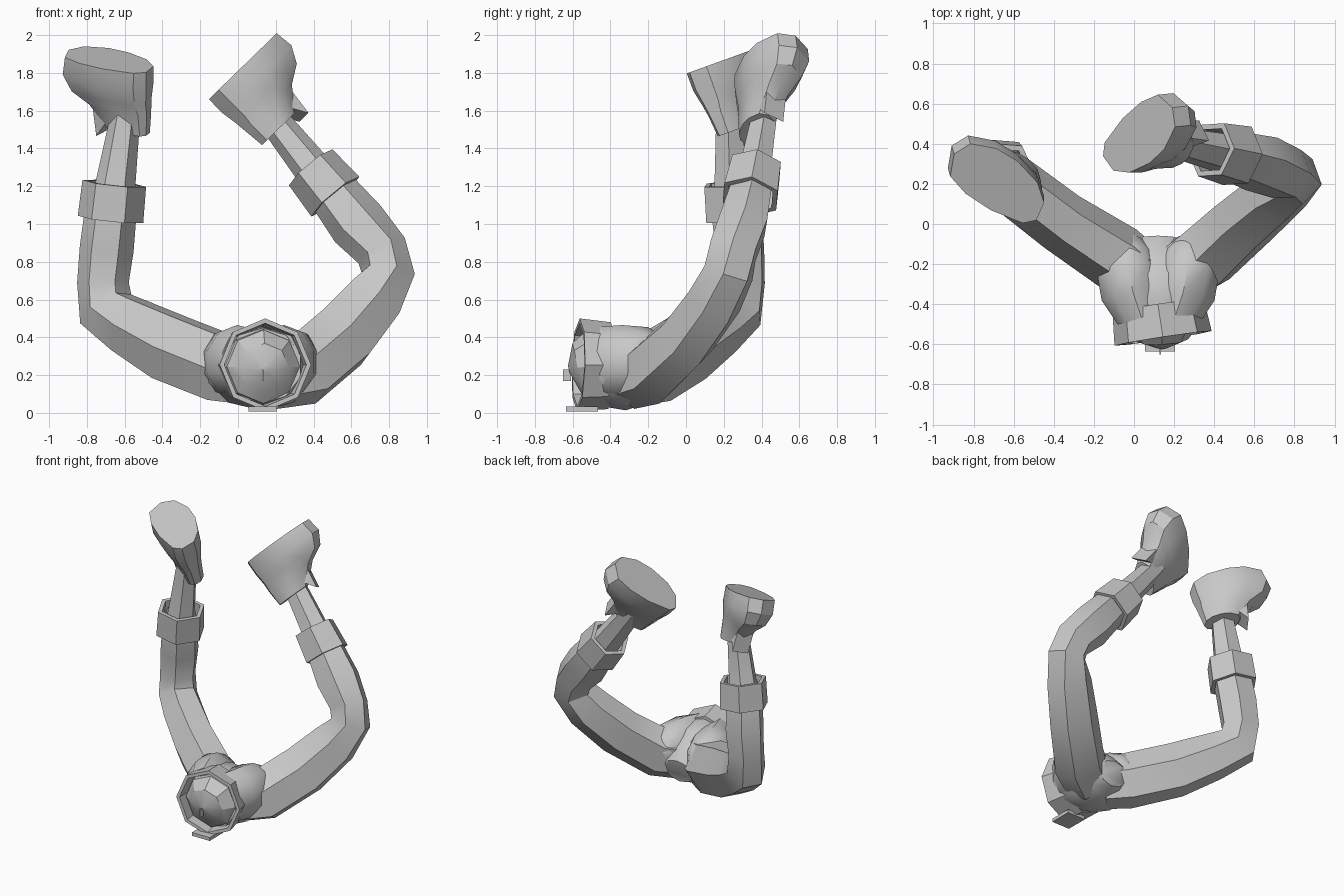
import bpy, bmesh, math
from mathutils import Vector as V

cube = bpy.data.objects.get("Cube")
if cube:
    bpy.data.objects.remove(cube)

grey = bpy.data.materials.new("plain grey")
grey.use_nodes = True
colour = (0.58, 0.58, 0.58, 1)
grey.diffuse_color = colour
grey.node_tree.nodes["Principled BSDF"].inputs["Base Color"].default_value = colour


def finish(name, bm, angle=28):
    bmesh.ops.recalc_face_normals(bm, faces=bm.faces)
    mesh = bpy.data.meshes.new(name)
    bm.to_mesh(mesh)
    bm.free()
    mesh.materials.append(grey)
    obj = bpy.data.objects.new(name, mesh)
    bpy.context.collection.objects.link(obj)
    bpy.ops.object.select_all(action="DESELECT")
    obj.select_set(True)
    bpy.context.view_layer.objects.active = obj
    bpy.ops.object.shade_smooth_by_angle(angle=math.radians(angle))


def skin(name, rings, hollow=False, angle=28):
    """Bridge rings of points; a hollow skin joins its last ring to its first."""
    bm = bmesh.new()
    loops = [[bm.verts.new(p) for p in ring] for ring in rings]
    pairs = list(zip(loops, loops[1:]))
    if hollow:
        pairs.append((loops[-1], loops[0]))
    else:
        bm.faces.new(loops[0])
        bm.faces.new(loops[-1])
    n = len(loops[0])
    for a, b in pairs:
        for i in range(n):
            j = (i + 1) % n
            bm.faces.new((a[i], a[j], b[j], b[i]))
    finish(name, bm, angle)


def ring(centre, tangent, ref, ru, rv, sides):
    u = (ref - tangent * ref.dot(tangent)).normalized()
    v = tangent.cross(u)
    turns = [2 * math.pi * i / sides for i in range(sides)]
    return [centre + u * ru * math.cos(a) + v * rv * math.sin(a) for a in turns]


def limb(name, stations, ref, sides=6, angle=28):
    """Loft along stations of x, y, z, radius along ref, radius across it."""
    pts = [V(s[:3]) for s in stations]
    rings = []
    for i, s in enumerate(stations):
        t = V()
        if i > 0:
            t += (pts[i] - pts[i - 1]).normalized()
        if i < len(pts) - 1:
            t += (pts[i + 1] - pts[i]).normalized()
        rings.append(ring(pts[i], t.normalized(), ref, s[3], s[4], sides))
    skin(name, rings, angle=angle)


def band(name, start, end, ref, r0, r1, wall, sides):
    """Open band with a visible wall thickness."""
    a, b = V(start), V(end)
    t = (b - a).normalized()
    spec = [(a, r0), (b, r1), (b, r1 - wall), (a, r0 - wall)]
    skin(name, [ring(c, t, ref, r, r, sides) for c, r in spec], True, 15)


# Shoes: sole outline in toe/width axes, then layers of height, heel, toe, width
SOLE = [(-.28, -.06), (-.26, .04), (-.17, .11), (-.02, .15), (.11, .15), (.24, .1),
        (.28, .01), (.23, -.1), (.11, -.135), (-.05, -.14), (-.23, -.11)]
LAYERS = [(0, -.27, .265, 1), (.1, -.27, .28, 1), (.19, -.26, .23, .82),
          (.25, -.26, .12, .65), (.37, -.25, .0, .52)]


def shoe(side, centre, toe, up):
    n = V(up).normalized()
    x = V(toe)
    x = (x - n * x.dot(n)).normalized()
    y = n.cross(x)

    def place(px, py, h):
        return V(centre) + x * px + y * py + n * h

    rings = []
    for h, heel, tip, w in LAYERS:
        rings.append([place(heel + (px + .28) / .56 * (tip - heel), py * w, h)
                      for px, py in SOLE])
    skin(side + "_shoe", rings)
    # Tongue flap standing out above the instep
    flap = [(-.06, .27), (.07, .25), (.045, .42)]
    skin(side + "_shoe_tongue",
         [[place(px, w, h) for px, h in flap] for w in (-.06, .06)])


shoe("right", (-.68, .205, 1.87), (-.84, .51, .2), (0, .34, -.94))
shoe("left", (.03, .44, 1.84), (.585, .56, .585), (.7, 0, -.72))

# Legs: hip, thigh, knee, shin, ankle
right_hinge = V((.52, .755, -.03)).normalized()
left_hinge = V((.33, -.81, .43)).normalized()
limb("right_leg", [
    (.06, -.27, .21, .15, .19), (-.08, -.17, .235, .17, .2), (-.36, .01, .345, .155, .2),
    (-.57, .17, .46, .15, .17), (-.7, .275, .55, .14, .16), (-.715, .295, .69, .13, .14),
    (-.695, .285, .87, .14, .145), (-.67, .255, 1.1, .13, .14), (-.65, .245, 1.2, .1, .11),
    (-.595, .23, 1.58, .075, .08)], right_hinge)
limb("left_leg", [
    (.18, -.28, .2, .15, .19), (.35, -.17, .23, .17, .2), (.55, .01, .4, .155, .195),
    (.71, .15, .59, .15, .175), (.795, .225, .74, .14, .145), (.76, .25, .86, .14, .14),
    (.635, .3, 1, .14, .16), (.5, .34, 1.17, .12, .14), (.42, .36, 1.26, .095, .105),
    (.15, .42, 1.6, .07, .08)], left_hinge)

# Boot cuffs around the shins
band("right_cuff", (-.675, .265, 1.025), (-.655, .25, 1.215), right_hinge,
     .175, .17, .03, 6)
band("left_cuff", (.515, .34, 1.145), (.385, .37, 1.3), left_hinge, .165, .15, .03, 6)

# Pelvis, buttocks and waist
UP = V((0, 0, 1))
limb("pelvis", [
    (.13, -.5, .25, .2, .21), (.13, -.4, .245, .215, .24), (.12, -.28, .225, .215, .29),
    (.12, -.16, .2, .15, .24), (.12, -.08, .18, .09, .12)], UP, 10, 40)
for side, sign in (("right", -1), ("left", 1)):
    limb(side + "_buttock", [
        (.12 + sign * off, y, z, height, width) for off, y, z, height, width in (
            (.085, -.46, .265, .19, .13), (.125, -.34, .27, .195, .17),
            (.15, -.22, .265, .19, .165), (.145, -.13, .25, .15, .13),
            (.13, -.07, .235, .07, .06))], UP, 10, 40)
limb("waist_cap", [
    (.12, -.42, .24, .21, .21), (.135, -.52, .245, .195, .195),
    (.14, -.58, .24, .13, .13), (.14, -.62, .23, .02, .02)], UP, 8)

# Belt with buckle and a small fin on the cap
band("belt", (.12, -.405, .25), (.145, -.57, .255), UP, .23, .245, .025, 8)
for name, at, size in (("buckle", (.13, -.55, .02), (.15, .17, .025)),
                       ("waist_fin", (.13, -.63, .2), (.008, .04, .06))):
    bm = bmesh.new()
    bmesh.ops.create_cube(bm, size=1)
    for v in bm.verts:
        v.co = V(at) + V([c * s for c, s in zip(v.co, size)])
    finish(name, bm)
